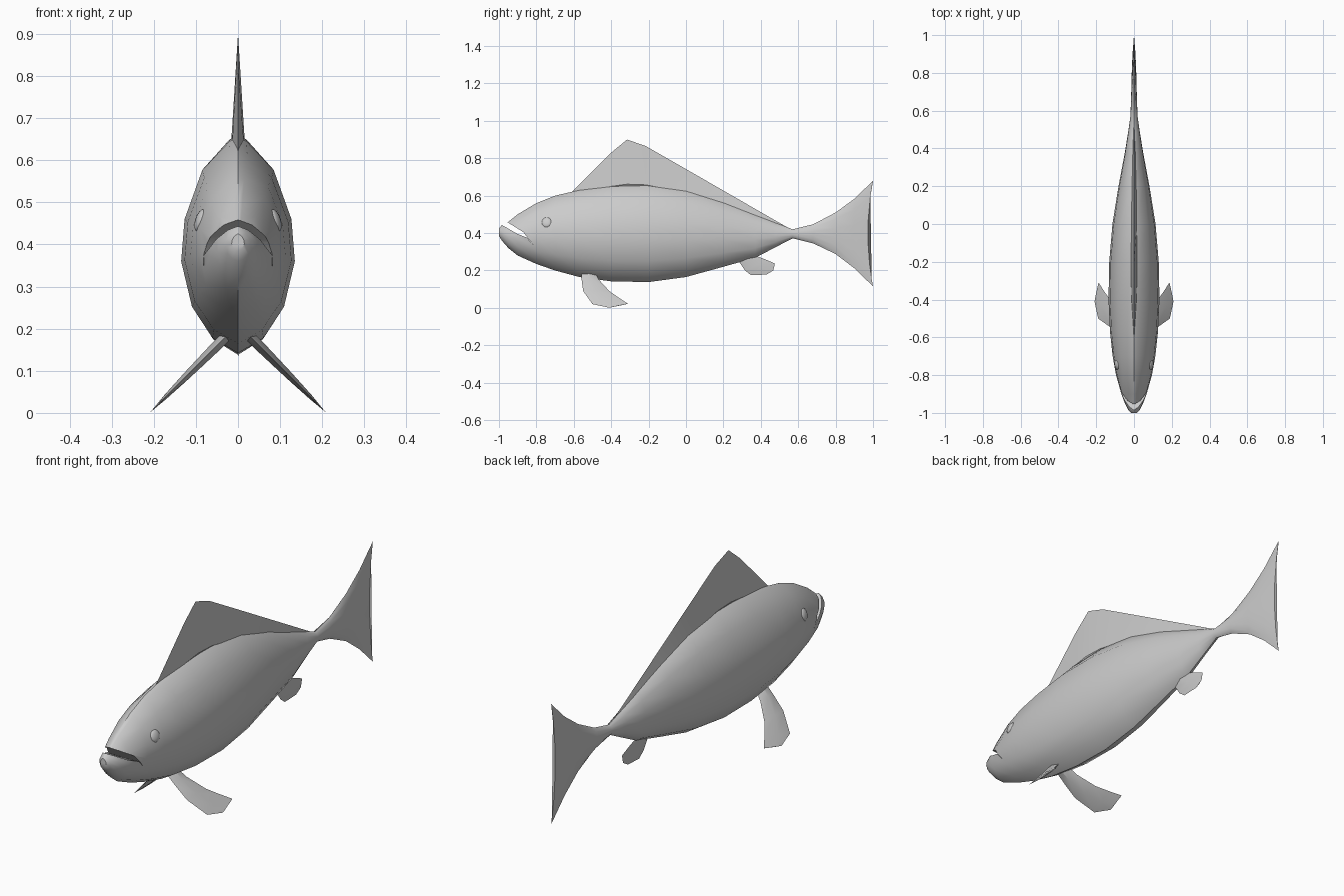
import bpy
import bmesh
from math import radians
from mathutils import Vector

if "Cube" in bpy.data.objects:
    bpy.data.objects.remove(bpy.data.objects["Cube"])


def make_material(name, rgb):
    mat = bpy.data.materials.new(name)
    mat.use_nodes = True
    mat.diffuse_color = (*rgb, 1)
    mat.node_tree.nodes["Principled BSDF"].inputs["Base Color"].default_value = (*rgb, 1)
    return mat


grey = make_material("plain grey", (0.6, 0.6, 0.6))


def activate(obj):
    bpy.ops.object.select_all(action="DESELECT")
    obj.select_set(True)
    bpy.context.view_layer.objects.active = obj


def loft(name, rings):
    """Skin closed rings of points and cap both ends."""
    bm = bmesh.new()
    rows = [[bm.verts.new(p) for p in ring] for ring in rings]
    n = len(rows[0])
    for a, b in zip(rows, rows[1:]):
        for i in range(n):
            j = (i + 1) % n
            bm.faces.new((a[i], a[j], b[j], b[i]))
    bm.faces.new(rows[0])
    bm.faces.new(rows[-1])
    bmesh.ops.recalc_face_normals(bm, faces=bm.faces)
    mesh = bpy.data.meshes.new(name)
    bm.to_mesh(mesh)
    bm.free()
    obj = bpy.data.objects.new(name, mesh)
    bpy.context.collection.objects.link(obj)
    mesh.materials.append(grey)
    return obj


def smooth(obj, angle=40):
    activate(obj)
    bpy.ops.object.shade_smooth_by_angle(angle=radians(angle))


# Body and tail: stations of (y, top, bottom, half width)
stations = [
    (-1.0, 0.425, 0.385, 0.015), (-0.985, 0.442, 0.36, 0.03),
    (-0.95, 0.46, 0.32, 0.048), (-0.9, 0.50, 0.28, 0.067),
    (-0.8, 0.56, 0.235, 0.095), (-0.7, 0.60, 0.20, 0.113),
    (-0.57, 0.63, 0.165, 0.127), (-0.4, 0.655, 0.142, 0.135),
    (-0.2, 0.66, 0.138, 0.131), (0.0, 0.632, 0.165, 0.114),
    (0.2, 0.568, 0.22, 0.082), (0.37, 0.50, 0.268, 0.05),
    (0.48, 0.455, 0.325, 0.032), (0.57, 0.42, 0.372, 0.019),
    (0.68, 0.447, 0.345, 0.015), (0.8, 0.51, 0.288, 0.012),
    (0.9, 0.583, 0.212, 0.008), (1.0, 0.68, 0.115, 0.002)]
half = [(0.15, 0.98), (0.63, 0.846), (0.94, 0.62),
        (1, 0.425), (0.81, 0.215), (0.45, 0.07)]
section = [(0, 1)] + half + [(0, 0)] + [(-x, f) for x, f in reversed(half)]
rings = []
for y, top, bottom, width in stations:
    notch = 0.028 if y == 1.0 else 0
    rings.append([(x * width, y - notch * (1 - (2 * f - 1) ** 2),
                   bottom + f * (top - bottom)) for x, f in section])
body = loft("body", rings)

# Mouth: a narrow wedge cut back between the jaws
wedge = [(-1.06, 0.54), (-0.95, 0.455), (-0.87, 0.405), (-0.815, 0.335),
         (-0.85, 0.375), (-0.90, 0.395), (-0.975, 0.438), (-1.06, 0.482)]
cutter = loft("mouth_cutter", [[(x, y, z) for y, z in wedge] for x in (-0.2, 0.2)])
cutter.hide_render = True
cut = body.modifiers.new("mouth", "BOOLEAN")
cut.operation = "DIFFERENCE"
cut.solver = "EXACT"
cut.object = cutter
activate(body)
bpy.ops.object.modifier_apply(modifier=cut.name)
bpy.data.objects.remove(cutter)
smooth(body)


def fin(name, edge_a, edge_b, thickness, ridge, place):
    """Thin blade with sharp edges, thickest along a ridge between them."""
    rows = []
    for (ya, za), (yb, zb), t in zip(edge_a, edge_b, thickness):
        ym, zm = ya + (yb - ya) * ridge, za + (zb - za) * ridge
        rows.append([place(*p) for p in
                     ((0, ya, za), (t, ym, zm), (0, yb, zb), (-t, ym, zm))])
    obj = loft(name, rows)
    smooth(obj, 30)
    return obj


def upright(n, y, z):
    return Vector((n, y, z))


# Dorsal fin
fin("dorsal_fin",
    [(-0.61, 0.62), (-0.4, 0.83), (-0.315, 0.9), (-0.215, 0.865),
     (0, 0.742), (0.2, 0.627), (0.4, 0.512), (0.56, 0.42)],
    [(-0.58, 0.6), (-0.4, 0.63), (-0.315, 0.635), (-0.215, 0.635),
     (0, 0.6), (0.2, 0.535), (0.4, 0.46), (0.55, 0.4)],
    [0.003, 0.013, 0.015, 0.015, 0.015, 0.014, 0.01, 0.004], 0.9, upright)

# Anal fin
fin("anal_fin",
    [(0.26, 0.29), (0.285, 0.245), (0.315, 0.2), (0.348, 0.175), (0.43, 0.178)],
    [(0.36, 0.3), (0.38, 0.276), (0.43, 0.257), (0.475, 0.237), (0.467, 0.2)],
    [0.012, 0.01, 0.007, 0.004, 0.001], 0.5, upright)

# Paired lower fins, splayed outward, and eyes
for side, label in ((1, "left"), (-1, "right")):
    def splayed(n, y, z):
        return Vector((side * (0.03 + (0.18 - z) + 0.7 * n), y, z + 0.7 * n))

    fin(label + "_pelvic_fin",
        [(-0.56, 0.2), (-0.558, 0.15), (-0.55, 0.09), (-0.5, 0.02), (-0.41, 0.001)],
        [(-0.49, 0.2), (-0.465, 0.15), (-0.41, 0.09), (-0.36, 0.055), (-0.31, 0.022)],
        [0.012, 0.012, 0.009, 0.005, 0.001], 0.5, splayed)

    bpy.ops.mesh.primitive_uv_sphere_add(
        segments=16, ring_count=8, radius=1, location=(side * 0.089, -0.745, 0.457),
        rotation=(0, radians(-18 * side), radians(-10 * side)))
    eye = bpy.context.object
    eye.name = label + "_eye"
    eye.scale = (0.012, 0.027, 0.028)
    eye.data.materials.append(grey)
    smooth(eye, 60)
